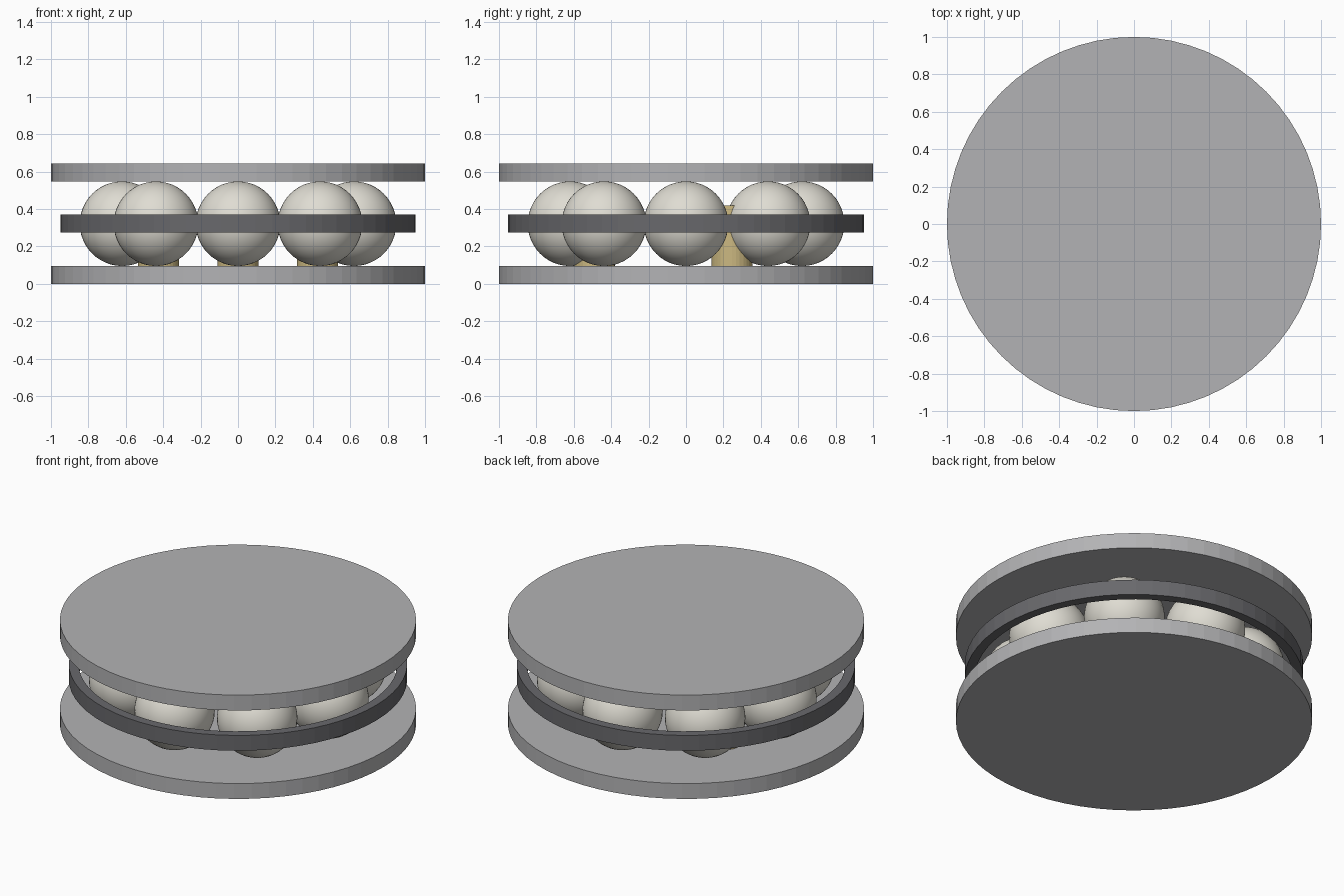
import bpy
from math import sin, cos, radians

cube = bpy.data.objects.get("Cube")
if cube:
    bpy.data.objects.remove(cube, do_unlink=True)


def material(name, rgb):
    mat = bpy.data.materials.new(name)
    mat.use_nodes = True
    color = (*rgb, 1)
    mat.diffuse_color = color
    mat.node_tree.nodes["Principled BSDF"].inputs["Base Color"].default_value = color
    return mat


steel = material("light grey", (0.45, 0.45, 0.46))
dark = material("dark grey", (0.14, 0.14, 0.15))
cream = material("cream", (0.74, 0.72, 0.65))
brass = material("pale brass", (0.60, 0.48, 0.22))


def finish(name, mat):
    obj = bpy.context.object
    obj.name = name
    obj.data.materials.append(mat)
    return obj


def cylinder(name, radius, bottom, top, mat, x=0, y=0, sides=64):
    bpy.ops.mesh.primitive_cylinder_add(
        vertices=sides, radius=radius, depth=top - bottom,
        location=(x, y, (bottom + top) / 2))
    return finish(name, mat)


# Two plates sandwiching the bearing
thick = 0.095
height = 0.643
cylinder("bottom_plate", 1, 0, thick, steel)
cylinder("top_plate", 1, height - thick, height, steel)

# Open retaining ring, cut through by a hidden cylinder
ring = cylinder("retaining_ring", 0.95, 0.275, 0.37, dark)
cutter = cylinder("ring_cutter", 0.895, 0.2, 0.45, dark)
cutter.hide_render = True
cutter.hide_viewport = True
cut = ring.modifiers.new("opening", "BOOLEAN")
cut.operation = "DIFFERENCE"
cut.object = cutter

# Eight balls in a circle
for i in range(8):
    a = radians(45 * i)
    bpy.ops.mesh.primitive_uv_sphere_add(
        segments=48, ring_count=24, radius=0.226,
        location=(0.62 * cos(a), 0.62 * sin(a), height / 2))
    finish(f"ball_{i + 1}", cream)
    bpy.ops.object.shade_smooth_by_angle()

# Three short posts standing on the bottom plate
for i in range(3):
    a = radians(30 + 120 * i)
    cylinder(f"post_{i + 1}", 0.11, thick, 0.42, brass,
             0.49 * cos(a), 0.49 * sin(a), 32)
